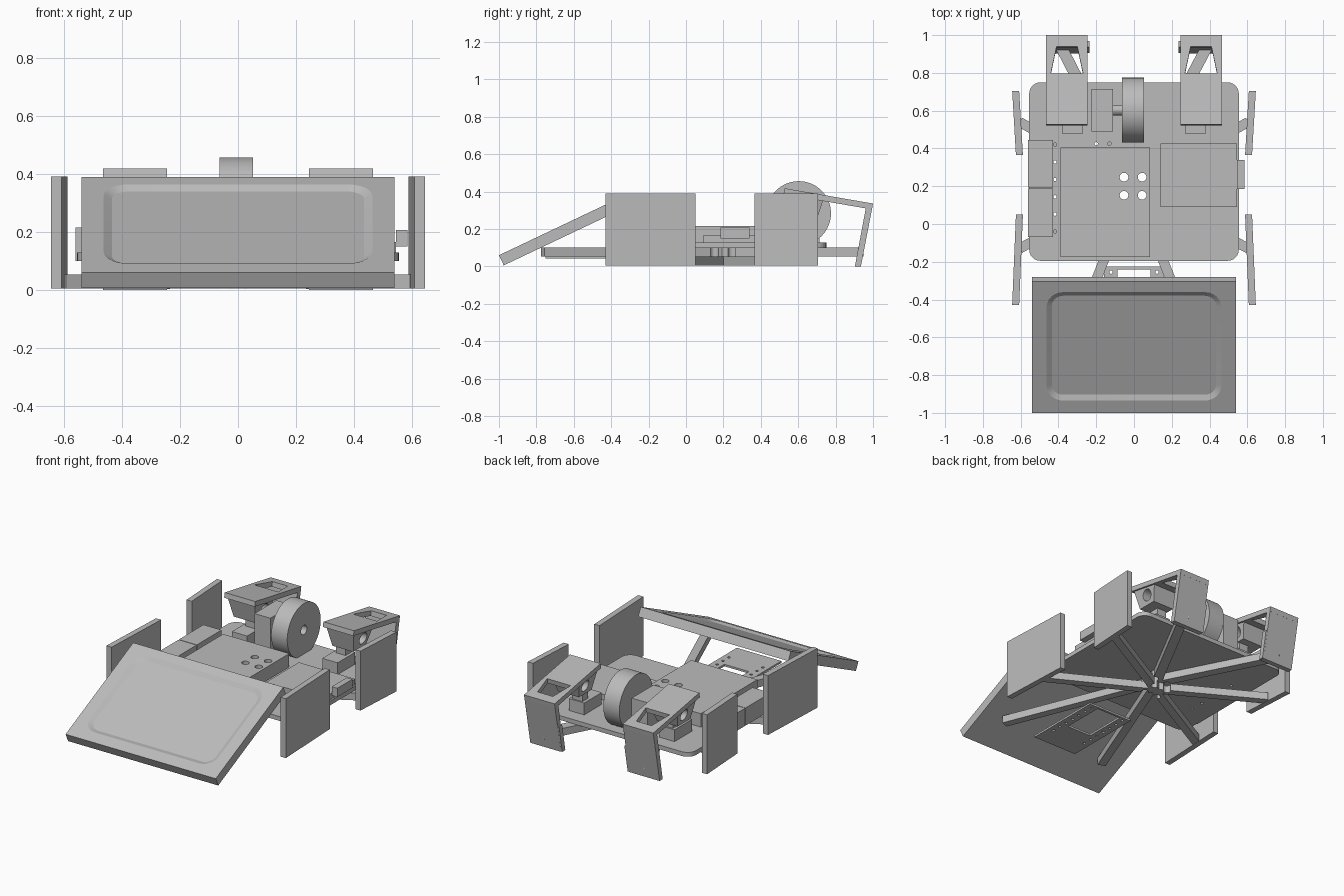
import bpy
import bmesh
from math import sin, cos, pi, radians, atan2
from mathutils import Matrix, Vector

if "Cube" in bpy.data.objects:
    bpy.data.objects.remove(bpy.data.objects["Cube"])

grey = bpy.data.materials.new("plain_grey")
grey.use_nodes = True
grey.diffuse_color = (0.5, 0.5, 0.5, 1)
grey.node_tree.nodes["Principled BSDF"].inputs["Base Color"].default_value = (0.5, 0.5, 0.5, 1)


def loft(name, low, high, matrix=Matrix()):
    """Solid between two matching loops of 3D points."""
    bm = bmesh.new()
    a = [bm.verts.new(p) for p in low]
    b = [bm.verts.new(p) for p in high]
    bm.faces.new(a[::-1])
    bm.faces.new(b)
    for i in range(len(a)):
        j = (i + 1) % len(a)
        bm.faces.new((a[i], a[j], b[j], b[i]))
    bmesh.ops.transform(bm, matrix=matrix, verts=bm.verts)
    bmesh.ops.recalc_face_normals(bm, faces=bm.faces)
    mesh = bpy.data.meshes.new(name)
    bm.to_mesh(mesh)
    bm.free()
    mesh.materials.append(grey)
    ob = bpy.data.objects.new(name, mesh)
    bpy.context.collection.objects.link(ob)
    return ob


def prism(name, outline, z0, z1, matrix=Matrix()):
    return loft(name, [(x, y, z0) for x, y in outline], [(x, y, z1) for x, y in outline], matrix)


def side_prism(name, outline, x0, x1):
    return loft(name, [(x0, y, z) for y, z in outline], [(x1, y, z) for y, z in outline])


def rect(x0, x1, y0, y1):
    return [(x0, y0), (x1, y0), (x1, y1), (x0, y1)]


def round_rect(x0, x1, y0, y1, r, steps=6):
    centres = [(x1 - r, y1 - r), (x0 + r, y1 - r), (x0 + r, y0 + r), (x1 - r, y0 + r)]
    return [(cx + r * cos((q + k / steps) * pi / 2), cy + r * sin((q + k / steps) * pi / 2))
            for q, (cx, cy) in enumerate(centres) for k in range(steps + 1)]


def circle(cx, cy, r, n=24):
    return [(cx + r * cos(2 * pi * i / n), cy + r * sin(2 * pi * i / n)) for i in range(n)]


def box(name, x0, x1, y0, y1, z0, z1):
    return prism(name, rect(x0, x1, y0, y1), z0, z1)


def cut(ob, *cutters):
    """Subtract the cutters, bake the result and discard them."""
    for c in cutters:
        mod = ob.modifiers.new("cut", "BOOLEAN")
        mod.operation, mod.solver, mod.object = "DIFFERENCE", "EXACT", c
    bpy.context.view_layer.update()
    deps = bpy.context.evaluated_depsgraph_get()
    baked = bpy.data.meshes.new_from_object(ob.evaluated_get(deps))
    ob.modifiers.clear()
    ob.data = baked
    for c in cutters:
        bpy.data.objects.remove(c)


def beam(name, start, end, width, z0, z1):
    """Straight bar between two plan points."""
    d = Vector(end) - Vector(start)
    m = Matrix.Translation((start[0], start[1], 0)) @ Matrix.Rotation(atan2(d.y, d.x), 4, "Z")
    return prism(name, rect(0, d.length, -width / 2, width / 2), z0, z1, m)


def smooth(ob):
    bpy.ops.object.select_all(action="DESELECT")
    ob.select_set(True)
    bpy.context.view_layer.objects.active = ob
    bpy.ops.object.shade_smooth_by_angle(angle=radians(25))


HUB = (-0.005, 0.2)


def bolt_cutters():
    return [prism("cutter", circle(HUB[0] + sx * 0.048, HUB[1] + sy * 0.048, 0.023), -0.1, 0.5)
            for sx in (-1, 1) for sy in (-1, 1)]


# Chassis plate with bolt holes and small fixing holes
base = prism("base_plate", round_rect(-0.555, 0.555, -0.195, 0.75, 0.06), 0.1, 0.128)
small = [(-0.418, 0.42 - 0.092 * i) for i in range(6)] + [(-0.2, 0.425), (-0.13, 0.425)]
cut(base, *bolt_cutters(), *[prism("cutter", circle(x, y, 0.009, 12), 0, 0.3) for x, y in small])

# Boxes on the chassis
main_box = box("main_box", -0.39, 0.085, -0.175, 0.405, 0.128, 0.215)
cut(main_box, *bolt_cutters())
box("right_box", 0.14, 0.545, 0.09, 0.425, 0.128, 0.165)
box("connector", 0.545, 0.585, 0.185, 0.34, 0.15, 0.207)
box("front_side_box", -0.56, -0.43, -0.07, 0.188, 0.1, 0.215)
box("rear_side_box", -0.56, -0.43, 0.192, 0.445, 0.1, 0.215)
box("wheel_motor", -0.225, -0.11, 0.49, 0.715, 0.128, 0.36)

# Upright wheel with axle hole
wheel = side_prism("wheel", circle(0.603, 0.284, 0.172, 64), -0.063, 0.052)
cut(wheel, side_prism("cutter", circle(0.603, 0.284, 0.03), -0.2, 0.2))
smooth(wheel)
side_prism("wheel_axle", circle(0.603, 0.284, 0.028), -0.12, -0.04)

# Sloping front panel with a shallow rounded recess
tilt = Matrix.Translation((0, -1, 0.06)) @ Matrix.Rotation(radians(25.4), 4, "X")
panel = prism("front_panel", rect(-0.54, 0.54, 0, 0.769), -0.06, 0, tilt)
floor_loop = round_rect(-0.435, 0.435, 0.1, 0.68, 0.06)
rim_loop = round_rect(-0.467, 0.467, 0.068, 0.712, 0.092)
cut(panel, loft("cutter", [(x, y, -0.014) for x, y in floor_loop],
                [(x, y, 0.002) for x, y in rim_loop], tilt))
smooth(panel)

# Mounting frame behind the front panel
frame = prism("front_frame", rect(-0.16, 0.16, -0.75, -0.225), 0.042, 0.055)
pins = [prism("cutter", circle(s * 0.122, -0.255 - 0.06 * i, 0.009, 12), 0, 0.2)
        for s in (-1, 1) for i in range(7)]
cut(frame, box("cutter", -0.088, 0.088, -0.52, -0.24, 0, 0.2), *pins)

for s, side in ((-1, "right"), (1, "left")):
    # Upright side plates, splayed outward at the far ends
    for end, ya, yb in (("front", 0.05, -0.43), ("rear", 0.365, 0.705)):
        prism(f"{side}_{end}_side_plate",
              [(s * 0.588, ya), (s * 0.625, ya), (s * 0.645, yb), (s * 0.608, yb)], 0.004, 0.39)

    # Bars spreading from the hub
    for name, tip, w, z in (("front_side", (s * 0.605, -0.13), 0.052, 0.005),
                            ("rear_side", (s * 0.605, 0.54), 0.052, 0.005),
                            ("front", (s * 0.385, -0.765), 0.052, 0.053),
                            ("rear", (s * 0.385, 0.935), 0.06, 0.053)):
        bar = beam(f"{side}_{name}_bar", HUB, tip, w, z, z + 0.048)
        cut(bar, *bolt_cutters())

    # Rear bracket: tilted roof with a tapered window
    roof_tilt = Matrix.Translation((s * 0.355, 0.527, 0.418)) @ Matrix.Rotation(radians(-9.8), 4, "X")
    roof = prism(f"{side}_bracket_roof", rect(-0.11, 0.11, 0, 0.48), -0.032, 0, roof_tilt)
    window = [(-0.085, 0.275), (0.085, 0.275), (0.055, 0.418), (-0.055, 0.418)]
    cut(roof, prism("cutter", window, -0.1, 0.1, roof_tilt))

    # Rear bracket: leaning back plate with a wider lower tab
    side_prism(f"{side}_bracket_back", [(0.903, 0), (0.935, 0), (1.0, 0.336), (0.967, 0.342)],
               s * 0.245, s * 0.465)
    side_prism(f"{side}_back_tab", [(0.904, 0.002), (0.935, 0.002), (0.969, 0.18), (0.937, 0.18)],
               s * 0.235, s * 0.25)

    # Tapered housing with a bore, on a mounting block
    def ring(hw, y0, y1, za, zb):
        c = s * 0.355
        return [(c - hw, y0, za), (c + hw, y0, za), (c + hw, y1, zb), (c - hw, y1, zb)]
    housing = loft(f"{side}_bracket_housing", ring(0.075, 0.57, 0.7, 0.255, 0.255),
                   ring(0.1, 0.54, 0.735, 0.39, 0.358))
    cut(housing, side_prism("cutter", circle(0.652, 0.315, 0.037), s * 0.2, s * 0.5))
    smooth(housing)
    box(f"{side}_mounting_block", s * 0.325 - 0.055, s * 0.325 + 0.055, 0.48, 0.66, 0.128, 0.205)
    box(f"{side}_housing_post", s * 0.325 - 0.035, s * 0.325 + 0.035, 0.59, 0.65, 0.2, 0.26)
